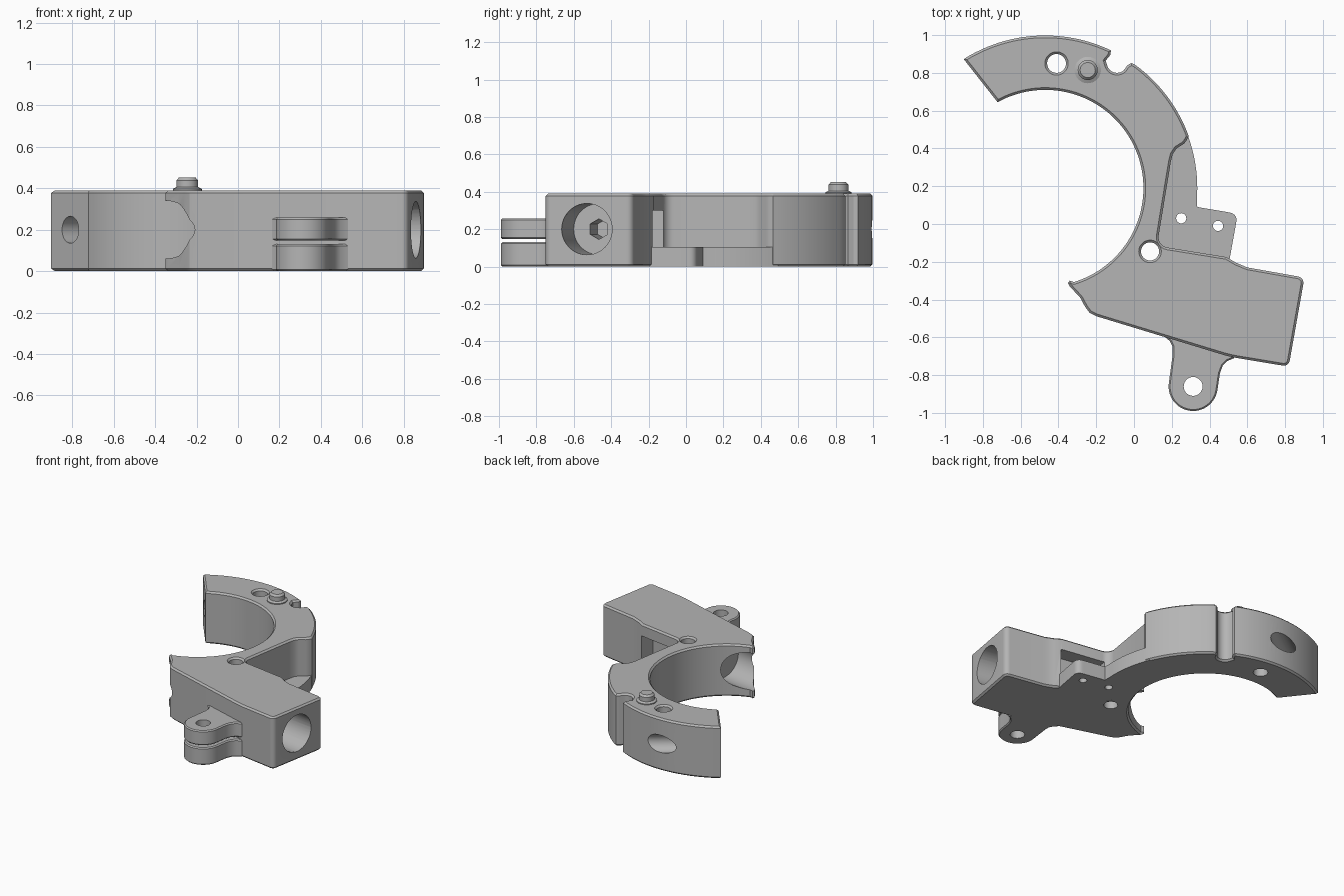
import bpy, bmesh, math
from mathutils import Vector

if "Cube" in bpy.data.objects:
    bpy.data.objects.remove(bpy.data.objects["Cube"])

GREY = (0.46, 0.46, 0.46, 1)
mat = bpy.data.materials.new("plain grey")
mat.use_nodes = True
mat.diffuse_color = GREY
mat.node_tree.nodes["Principled BSDF"].inputs["Base Color"].default_value = GREY

CX, CY, R_IN, R_OUT, H = -0.47, 0.19, 0.52, 0.808, 0.39
TILT = math.radians(-10)


def add(name, bm):
    bmesh.ops.recalc_face_normals(bm, faces=bm.faces)
    mesh = bpy.data.meshes.new(name)
    bm.to_mesh(mesh)
    bm.free()
    mesh.materials.append(mat)
    ob = bpy.data.objects.new(name, mesh)
    bpy.context.collection.objects.link(ob)
    return ob


def arc(cx, cy, r, a, b, n):
    """Points on an arc from angle a to angle b, in degrees."""
    steps = [math.radians(a + (b - a) * i / n) for i in range(n + 1)]
    return [(cx + r * math.cos(t), cy + r * math.sin(t)) for t in steps]


def prism(name, pts, z0, z1, chamfer=0.0):
    bm = bmesh.new()
    base = bm.faces.new([bm.verts.new((x, y, z0)) for x, y in pts])
    ext = bmesh.ops.extrude_face_region(bm, geom=[base])["geom"]
    bmesh.ops.translate(bm, vec=(0, 0, z1 - z0),
                        verts=[v for v in ext if isinstance(v, bmesh.types.BMVert)])
    bmesh.ops.recalc_face_normals(bm, faces=bm.faces)
    if chamfer:
        rims = [e for e in bm.edges if abs(e.verts[0].co.z - e.verts[1].co.z) < 1e-5]
        bmesh.ops.bevel(bm, geom=rims, offset=chamfer, segments=1,
                        affect='EDGES', clamp_overlap=False)
    return add(name, bm)


def rod(name, p, q, r1, r2=None, n=40):
    """Cylinder or cone between two points."""
    p, q = Vector(p), Vector(q)
    bm = bmesh.new()
    bmesh.ops.create_cone(bm, cap_ends=True, segments=n, radius1=r1,
                          radius2=r1 if r2 is None else r2, depth=(q - p).length)
    rot = (q - p).to_track_quat('Z', 'Y').to_matrix().to_4x4()
    bmesh.ops.transform(bm, matrix=rot, verts=bm.verts)
    bmesh.ops.translate(bm, vec=(p + q) / 2, verts=bm.verts)
    return add(name, bm)


def boolean(target, tool, op='DIFFERENCE'):
    tool.hide_render = True
    m = target.modifiers.new("bool", 'BOOLEAN')
    m.operation, m.object, m.solver = op, tool, 'EXACT'
    bpy.context.view_layer.objects.active = target
    bpy.ops.object.modifier_apply(modifier=m.name)
    bpy.data.objects.remove(tool)


def drill(target, x, y, r, top):
    boolean(target, rod("drill", (x, y, -0.1), (x, y, 0.6), r, n=28))
    boolean(target, rod("sink", (x, y, top - 0.012), (x, y, top + 0.012),
                        r, r + 0.024, n=28))


# Main body: hooked ring running into a tilted block
outline = arc(CX, CY, R_OUT, 122.3, 64.5, 24)
outline += [(-0.125, 0.895), (-0.15, 0.865)]
outline += arc(-0.09, 0.855, 0.055, 190, 310, 6)
outline += [(-0.035, 0.84), (-0.015, 0.852)]
outline += arc(CX, CY, R_OUT, 54, 20, 14)
outline += [(0.28, 0.445), (0.265, 0.425), (0.225, 0.4), (0.205, 0.37), (0.195, 0.33)]
outline += arc(0.185, -0.07, 0.055, 170, 260, 6)
outline += [(0.49, -0.175), (0.54, -0.205), (0.6, -0.23)]
outline += arc(0.862, -0.312, 0.035, 80, -10, 6)
outline += arc(0.793, -0.718, 0.032, -10, -100, 6)
outline += [(0.53, -0.707), (0.48, -0.695)]
outline += [(-0.2, -0.488), (-0.235, -0.47), (-0.258, -0.44), (-0.285, -0.39), (-0.34, -0.33),
            (-0.35, -0.312), (-0.34, -0.3)]
outline += arc(CX, CY, R_IN, -73, 119, 64)
body = prism("clamp_body", outline, 0, H, 0.012)

# Large blind bore from the block end, with a hexagonal passage behind it
axis = Vector((math.cos(TILT), math.sin(TILT), 0))
mouth = Vector((0.86, -0.53, 0.2))
boolean(body, rod("bore", mouth + axis * 0.2, mouth - axis * 0.37, 0.137, n=48))
boolean(body, rod("bore_rim", mouth + axis * 0.012, mouth - axis * 0.012, 0.137, 0.137))
boolean(body, rod("hex_passage", mouth - axis * 0.3, mouth - axis * 0.6, 0.055, n=6))

# Round scoop in the inner tip, on the same axis
boolean(body, rod("scoop", mouth - axis * 1.5, mouth - axis * 0.93, 0.14, n=48))

# Screw hole through the free end of the ring
boolean(body, rod("screw_hole", (-1.05, 0.577, 0.2), (-0.24, 1.178, 0.2), 0.065))

# Side pocket under the roof of the block
side = Vector((-axis.y, axis.x, 0))
centre = Vector((0.32, -0.2, 0))
corners = [centre + axis * a + side * b
           for a, b in ((-0.17, -0.06), (0.17, -0.06), (0.17, 0.1), (-0.17, 0.1))]
boolean(body, prism("pocket", [(c.x, c.y) for c in corners], 0.105, 0.3))

# Vertical holes in the body
drill(body, -0.41, 0.85, 0.05, H)
drill(body, 0.085, -0.145, 0.048, H)

# Thin switch ledge filling the outer corner
ledge_pts = arc(CX, CY, 0.805, 22, -4, 14)
ledge_pts += [(0.335, 0.09), (0.5, 0.062)]
ledge_pts += arc(0.505, 0.022, 0.038, 80, -10, 5)
ledge_pts += [(0.5, -0.22), (0.2, -0.19), (0.1, -0.06), (0.15, 0.33), (0.2, 0.47)]
ledge = prism("switch_ledge", ledge_pts, 0, 0.105)
for x, y in ((0.25, 0.03), (0.445, -0.01)):
    boolean(ledge, rod("drill", (x, y, -0.1), (x, y, 0.3), 0.027, n=20))

# Two stacked mounting ears with a narrow gap
ear_pts = [(0.2, -0.57), (0.165, -0.6), (0.19, -0.62), (0.205, -0.65), (0.205, -0.69)]
ear_pts += arc(0.313, -0.86, 0.13, 172, 350, 22)
ear_pts += [(0.455, -0.79), (0.47, -0.75), (0.495, -0.725), (0.53, -0.71), (0.5, -0.67)]
ears = []
for name, z0, z1 in (("lower_ear", 0, 0.13), ("upper_ear", 0.148, 0.258)):
    ear = prism(name, ear_pts, z0, z1, 0.008)
    boolean(ear, rod("drill", (0.313, -0.86, -0.1), (0.313, -0.86, 0.6), 0.05, n=28))
    ears.append(ear)

# Locating pin on the top of the ring
px, py = -0.245, 0.815
levels = ((0.38, 0.07), (0.397, 0.07), (0.405, 0.053), (0.438, 0.053), (0.452, 0.04))
pins = [rod("locating_pin", (px, py, a[0]), (px, py, b[0]), a[1], b[1], 32)
        for a, b in zip(levels, levels[1:])]

# Smooth the curved walls and keep the edges crisp
bpy.ops.object.select_all(action='DESELECT')
for ob in [body, ledge] + ears + pins:
    ob.select_set(True)
bpy.context.view_layer.objects.active = body
bpy.ops.object.shade_smooth_by_angle(angle=math.radians(25))
